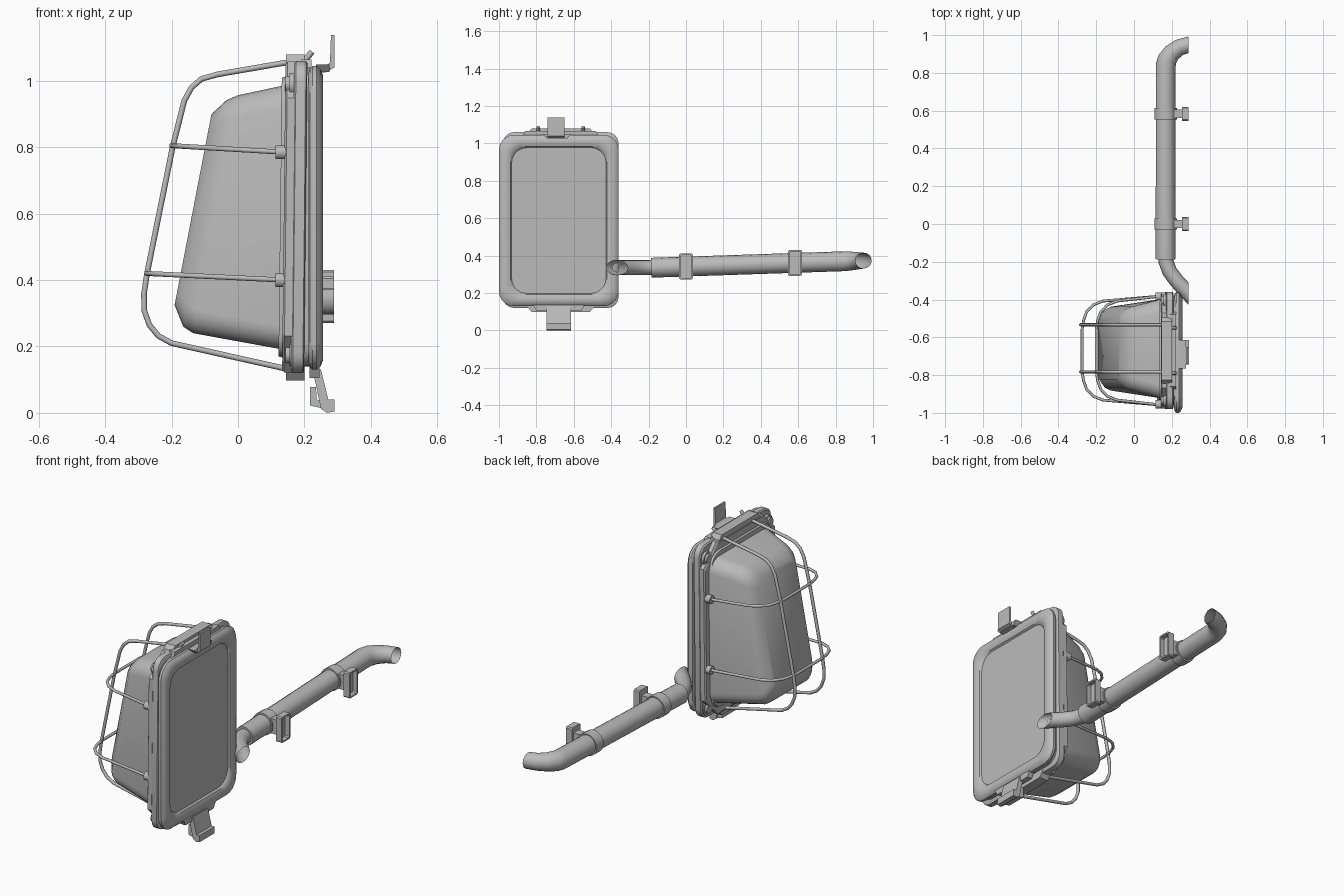
import bpy, bmesh, math
from mathutils import Vector

cube = bpy.data.objects.get("Cube")
if cube:
    bpy.data.objects.remove(cube)

grey = bpy.data.materials.new("painted_grey")
grey.use_nodes = True
COLOR = (0.5, 0.5, 0.5, 1)
grey.diffuse_color = COLOR
grey.node_tree.nodes["Principled BSDF"].inputs["Base Color"].default_value = COLOR

CY, CZ = -0.67, 0.59      # centre of the lamp


def finish(obj, angle=35):
    obj.data.materials.clear()
    obj.data.materials.append(grey)
    bpy.ops.object.select_all(action='DESELECT')
    obj.select_set(True)
    bpy.context.view_layer.objects.active = obj
    bpy.ops.object.shade_smooth_by_angle(angle=math.radians(angle))
    return obj


def from_bmesh(name, bm, angle=35):
    bmesh.ops.recalc_face_normals(bm, faces=bm.faces)
    mesh = bpy.data.meshes.new(name)
    bm.to_mesh(mesh)
    bm.free()
    obj = bpy.data.objects.new(name, mesh)
    bpy.context.collection.objects.link(obj)
    return finish(obj, angle)


def ring(x_low, x_high, cy, half_y, z_low, z_high, r, seg=5):
    """Rounded rectangle facing x; its depth may slope with height."""
    pts = []
    for i, (sy, sz) in enumerate([(1, 1), (-1, 1), (-1, -1), (1, -1)]):
        oy = cy + sy * (half_y - r)
        oz = z_high - r if sz > 0 else z_low + r
        for k in range(seg + 1):
            a = math.pi / 2 * (i + k / seg)
            y, z = oy + r * math.cos(a), oz + r * math.sin(a)
            t = (z - z_low) / (z_high - z_low)
            pts.append((x_low + (x_high - x_low) * t, y, z))
    return pts


def loft(name, rings, angle=35):
    bm = bmesh.new()
    loops = [[bm.verts.new(p) for p in r] for r in rings]
    n = len(loops[0])
    for a, b in zip(loops, loops[1:]):
        for i in range(n):
            j = (i + 1) % n
            bm.faces.new((a[i], a[j], b[j], b[i]))
    bm.faces.new(loops[0])
    bm.faces.new(loops[-1])
    return from_bmesh(name, bm, angle)


def prism(name, pts, axis, lo, hi):
    """Extrude a 2D outline along x (points y,z) or along y (points x,z)."""
    def place(p, d):
        return (d, p[0], p[1]) if axis == 'x' else (p[0], d, p[1])
    return loft(name, [[place(p, d) for p in pts] for d in (lo, hi)], 30)


def tube(name, pts, radius, sides=2, scales=None, cap=True, smooth=0):
    """Round bar swept along a path."""
    cu = bpy.data.curves.new(name, 'CURVE')
    cu.dimensions = '3D'
    cu.bevel_depth, cu.bevel_resolution, cu.use_fill_caps = radius, sides, cap
    sp = cu.splines.new('POLY')
    sp.points.add(len(pts) - 1)
    for i, p in enumerate(pts):
        sp.points[i].co = (*p, 1)
        sp.points[i].radius = scales[i] if scales else 1
    obj = bpy.data.objects.new(name, cu)
    bpy.context.collection.objects.link(obj)
    bpy.ops.object.select_all(action='DESELECT')
    obj.select_set(True)
    bpy.context.view_layer.objects.active = obj
    bpy.ops.object.convert(target='MESH')
    return finish(bpy.context.object, 50)


# Back plate: rounded rim around a sunken panel
def plate_ring(x, inset, r):
    return ring(x, x, -0.68, 0.32 - inset, 0.13 + inset, 1.045 - inset, r)

loft("back_plate", [plate_ring(*v) for v in (
    (0.212, 0.02, 0.07), (0.217, 0.005, 0.08), (0.225, 0, 0.08), (0.237, 0, 0.08),
    (0.248, 0.009, 0.08), (0.256, 0.028, 0.08), (0.255, 0.045, 0.08),
    (0.248, 0.062, 0.08), (0.238, 0.068, 0.08))])

# Gasket and two-step front frame
def frame_ring(x, inset, r, seg):
    return ring(x - 0.005, x + 0.005, CY, 0.31 - inset, 0.12 + inset, 1.06 - inset, r, seg)

loft("gasket", [frame_ring(x, 0.02, 0.07, 5) for x in (0.195, 0.22)])
loft("frame_base", [frame_ring(*v, 4) for v in (
    (0.164, 0.006, 0.06), (0.17, 0, 0.06), (0.2, 0, 0.06), (0.204, 0.006, 0.06))])
loft("frame_front", [frame_ring(*v, 1) for v in (
    (0.138, 0.01, 0.11), (0.144, 0.002, 0.11), (0.17, 0.002, 0.11))], 20)
loft("glass_flange", [frame_ring(*v, 4) for v in (
    (0.127, 0.05, 0.07), (0.145, 0.045, 0.07))])

# Trapezoid tabs at the top and bottom of the frame
for name, z, tip in (("top_tab", 1.04, 1.08), ("bottom_tab", 0.14, 0.098)):
    prism(name, [(CY - 0.19, z), (CY - 0.155, tip), (CY + 0.155, tip), (CY + 0.19, z)],
          'x', 0.145, 0.2)
prism("top_ledge", [(CY - 0.21, 1.03), (CY - 0.19, 1.065), (CY + 0.19, 1.065), (CY + 0.21, 1.03)],
      'x', 0.19, 0.222)

# Glass cover with a sloping front
loft("glass_cover", [
    ring(0.14, 0.14, CY + 0.01, 0.262, 0.19, 0.987, 0.07),
    ring(-0.135, 0.0, CY + 0.01, 0.222, 0.24, 0.957, 0.07),
    ring(-0.165, -0.035, CY + 0.01, 0.208, 0.26, 0.942, 0.07),
    ring(-0.191, -0.08, CY + 0.01, 0.165, 0.325, 0.90, 0.045)], 40)

# Corner bolts and wire sockets
for sy in (-1, 1):
    for z in (0.175, 0.99):
        y = CY + sy * 0.262
        tube("corner_bolt", [(0.143, y, z), (0.17, y, z)], 0.026, 3)
        tube("corner_bolt_washer", [(0.155, y, z), (0.17, y, z)], 0.036, 3)
    for z in (0.785, 0.4):
        y = CY + sy * 0.285
        tube("wire_socket", [(0.113, y, z), (0.145, y, z)], 0.022, 3)

# Guard: two upright wires
side = [(0.19, 1.063), (-0.06, 1.02), (-0.11, 1.006), (-0.14, 0.98), (-0.162, 0.94),
        (-0.197, 0.8), (-0.274, 0.42), (-0.283, 0.36), (-0.283, 0.31), (-0.267, 0.265),
        (-0.24, 0.232), (-0.2, 0.21), (0.18, 0.125)]
for y in (-0.533, -0.783):
    tube("upright_guard_wire", [(x, y, z) for x, z in side], 0.0085)

# Guard: two hoops across
for tip, z in ((-0.2, 0.785), (-0.275, 0.4)):
    half = [(0.14, 0.288), (tip + 0.11, 0.262), (tip + 0.06, 0.242),
            (tip + 0.024, 0.205), (tip + 0.008, 0.16), (tip, 0.11)]
    path = [(x, CY + y, z + 0.02 * (0.14 - x) / (0.14 - tip)) for x, y in half]
    path += [(x, 2 * CY - y, h) for x, y, h in reversed(path)]
    tube("cross_guard_wire", path, 0.0075)

# Hinge pins above the frame
for y in (CY - 0.12, CY + 0.12):
    tube("hinge_pin", [(0.2, y, 1.06), (0.223, y, 1.088)], 0.009)

# Top hanger: flared foot and upright strap
prism("top_hanger", [(0.235, 1.025), (0.262, 1.025), (0.29, 1.04), (0.29, 1.138),
                     (0.28, 1.138), (0.277, 1.055), (0.255, 1.04), (0.235, 1.04)],
      'y', -0.74, -0.65)
prism("top_hanger_foot", [(-0.765, 1.05), (-0.745, 1.027), (-0.635, 1.027), (-0.615, 1.05)],
      'x', 0.235, 0.275)

# Bottom latch: slanted strap with a hooked foot
prism("bottom_strap", [(0.225, 0.13), (0.25, 0.13), (0.272, 0.04), (0.29, 0.04),
                       (0.29, 0.004), (0.268, 0.0), (0.25, 0.012)], 'y', -0.745, -0.615)
prism("bottom_hook", [(0.217, 0.022), (0.262, 0.012), (0.262, 0.035), (0.237, 0.04),
                      (0.235, 0.078), (0.217, 0.078)], 'y', -0.735, -0.625)
prism("bottom_strap_foot", [(-0.82, 0.14), (-0.8, 0.105), (-0.56, 0.105), (-0.54, 0.14)],
      'x', 0.215, 0.245)


# Pipe with bent ends trimmed flush to the wall plane
def pipe_z(y):
    return 0.335 + 0.035 * (y + 0.19) / 1.04


def trim(obj):
    bm = bmesh.new()
    bm.from_mesh(obj.data)
    bmesh.ops.bisect_plane(bm, geom=bm.verts[:] + bm.edges[:] + bm.faces[:],
                           plane_co=(0.289, 0, 0), plane_no=(1, 0, 0), clear_outer=True)
    bm.to_mesh(obj.data)
    bm.free()

main = [(0.168, -0.185), (0.168, 0.84), (0.176, 0.872), (0.2, 0.906), (0.24, 0.935), (0.36, 0.97)]
trim(tube("main_pipe", [(x, y, pipe_z(y)) for x, y in main], 0.053, 6,
          [1, 1, 0.97, 0.9, 0.83, 0.76], cap=False))
spout = [(0.168, -0.15), (0.17, -0.2), (0.188, -0.25), (0.225, -0.3), (0.345, -0.43)]
trim(tube("narrow_pipe_end", [(x, y, 0.336) for x, y in spout], 0.04, 6, cap=False))

# Pipe step where the wide section begins
tube("pipe_shoulder", [(0.168, -0.186, pipe_z(-0.186)), (0.168, -0.18, pipe_z(-0.18))], 0.052, 6)

# Pipe clips: collar, neck and open tray
for y in (0.0, 0.583):
    z = pipe_z(y)
    tube("clip_collar", [(0.168, y - 0.03, z), (0.168, y + 0.03, z)], 0.06, 6)
    prism("clip_neck", [(y - 0.022, z - 0.04), (y + 0.022, z - 0.04),
                        (y + 0.022, z + 0.04), (y - 0.022, z + 0.04)], 'x', 0.2, 0.262)
    loft("clip_tray", [ring(x, x, y, 0.037 - i, z - 0.07 + i, z + 0.07 - i, 0.006, 1)
                       for x, i in ((0.254, 0), (0.289, 0), (0.289, 0.008), (0.264, 0.008))])
